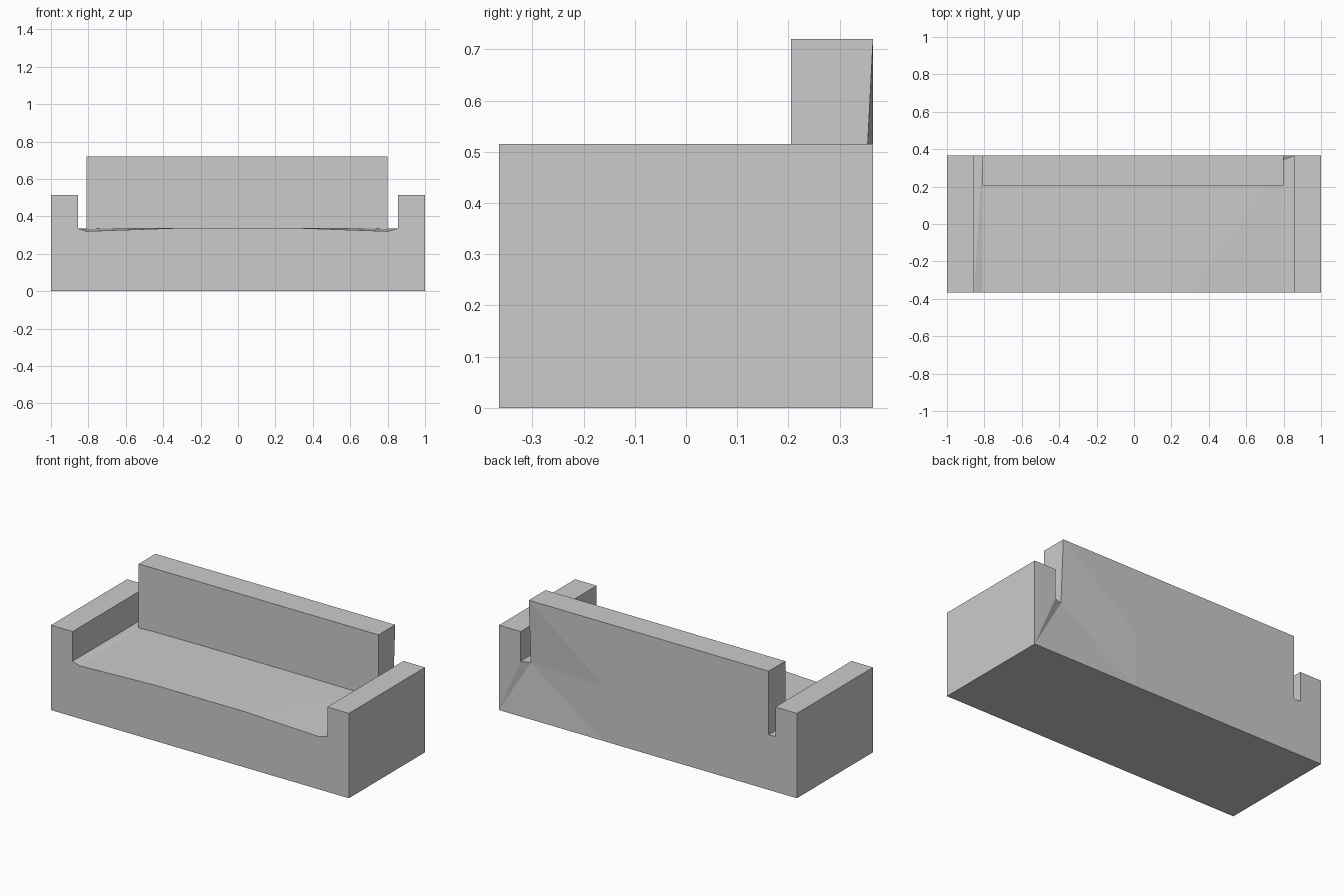
import bpy, bmesh
from mathutils import Vector

if "Cube" in bpy.data.objects:
    bpy.data.objects.remove(bpy.data.objects["Cube"])

DEPTH = 0.365          # half depth of the sofa
BACK_IN = 0.205        # front plane of the backrest
CORNER = 0.345         # pulled-in rear corner beside the right arm
X_L, X_R = -0.81, 0.80


def extrude_profile(name, profile, y0, y1, move=()):
    """Extrude an (x, z) outline along y, then nudge single corners."""
    bm = bmesh.new()
    face = bm.faces.new([bm.verts.new((x, y0, z)) for x, z in profile])
    ext = bmesh.ops.extrude_face_region(bm, geom=[face])
    verts = [g for g in ext["geom"] if isinstance(g, bmesh.types.BMVert)]
    bmesh.ops.translate(bm, verts=verts, vec=(0, y1 - y0, 0))
    for src, dst in move:
        v = min(bm.verts, key=lambda v: (v.co - Vector(src)).length)
        v.co = dst
    bmesh.ops.recalc_face_normals(bm, faces=bm.faces)
    bmesh.ops.triangulate(bm, faces=bm.faces)
    me = bpy.data.meshes.new(name)
    bm.to_mesh(me)
    bm.free()
    ob = bpy.data.objects.new(name, me)
    bpy.context.collection.objects.link(ob)
    return ob


# Base with seat and both arms; the front seat edge droops towards the arms
seat = [(0.855, 0.335), (X_R, 0.335), (0.3, 0.338),
        (-0.3, 0.338), (X_L, 0.335), (-0.855, 0.335)]
outline = [(-1, 0), (-0.3, 0), (0.3, 0), (1, 0), (1, 0.515), (0.855, 0.515),
           *seat, (-0.855, 0.515), (-1, 0.515)]
extrude_profile("base_and_arms", outline, -DEPTH, DEPTH, [
    ((X_L, -DEPTH, 0.335), (X_L, -DEPTH, 0.32)),
    ((X_R, -DEPTH, 0.335), (X_R, -DEPTH, 0.32)),
    ((X_R, DEPTH, 0.335), (X_R, CORNER, 0.335)),
])

# Backrest standing on the seat
back = [(X_L, 0.33), (-0.3, 0.335), (0.3, 0.335), (X_R, 0.33),
        (X_R, 0.72), (0.3, 0.72), (-0.3, 0.72), (X_L, 0.72)]
extrude_profile("backrest", back, BACK_IN, DEPTH, [
    ((X_R, DEPTH, 0.33), (X_R, CORNER, 0.33)),
])
